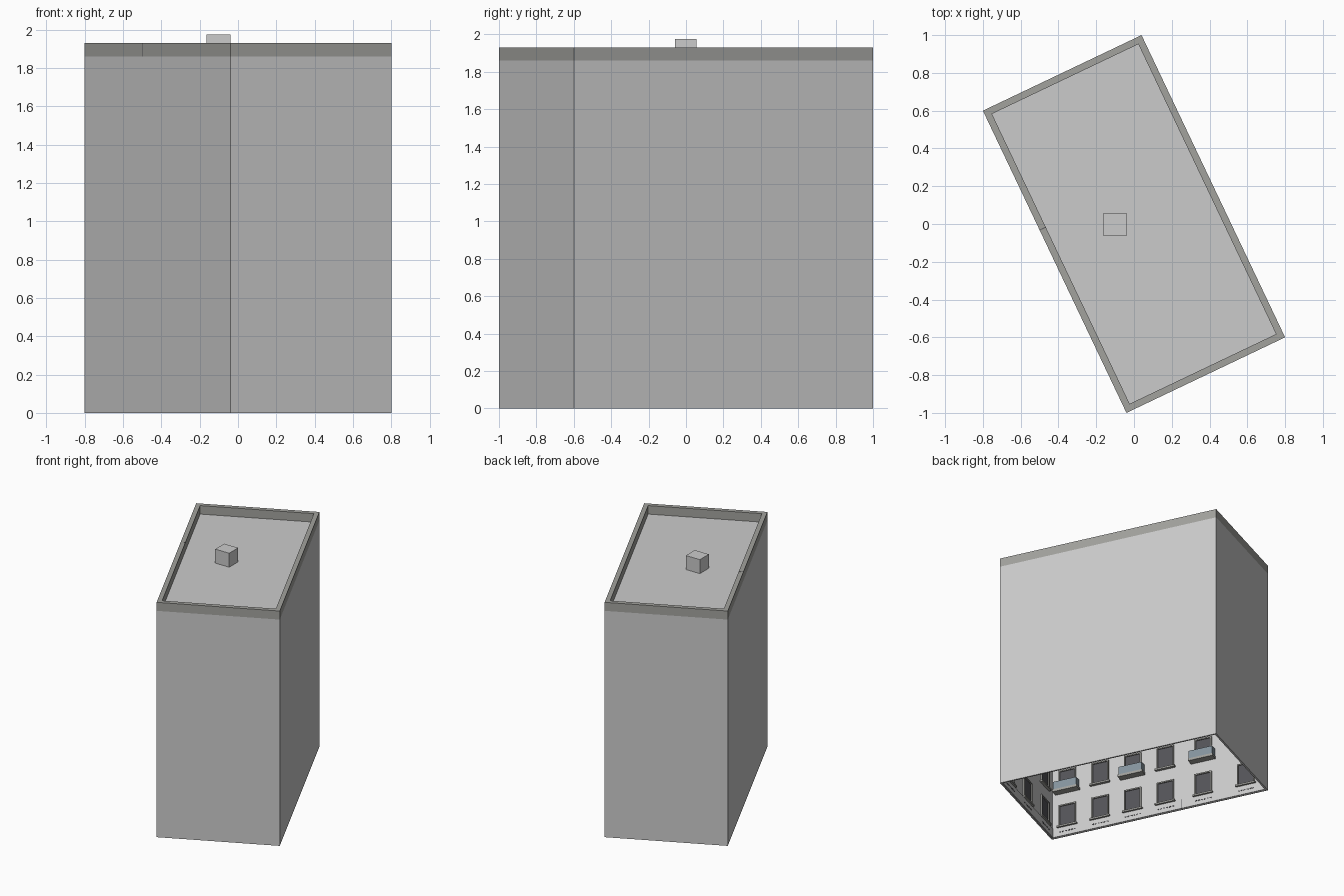
import bpy, bmesh
from mathutils import Vector, Matrix

if "Cube" in bpy.data.objects:
    bpy.data.objects.remove(bpy.data.objects["Cube"])

CORNERS = [Vector(c) for c in ((-0.04, -1.0, 0), (0.80, -0.60, 0), (0.04, 1.0, 0), (-0.80, 0.60, 0))]
WALL_T, ROOF_Z, TOP_Z, BASE_Z, FLOORS = 0.01, 1.86, 1.93, 0.08, 6
STOREY = (ROOF_Z - BASE_Z) / FLOORS


def material(name, col):
    m = bpy.data.materials.new(name)
    m.diffuse_color = (*col, 1)
    m.use_nodes = True
    m.node_tree.nodes["Principled BSDF"].inputs["Base Color"].default_value = m.diffuse_color
    return m


DARK = material("dark_pane", (0.09, 0.09, 0.10))
TRIM = material("trim_grey", (0.36, 0.36, 0.34))
GLASS = material("blue_glass", (0.24, 0.30, 0.35))


def finish(name, bm, mat=None):
    bmesh.ops.recalc_face_normals(bm, faces=bm.faces)
    me = bpy.data.meshes.new(name)
    bm.to_mesh(me)
    bm.free()
    ob = bpy.data.objects.new(name, me)
    bpy.context.collection.objects.link(ob)
    if mat:
        me.materials.append(mat)
    return ob


def box(bm, lo, hi, frame=Matrix.Identity(4)):
    lo, hi = Vector(lo), Vector(hi)
    s = hi - lo
    m = frame @ Matrix.Translation((lo + hi) / 2) @ Matrix.Diagonal((s.x, s.y, s.z, 1))
    bmesh.ops.create_cube(bm, size=1, matrix=m)


def wall_frame(i):
    """Local axes of one wall: x along it, y inward, z up."""
    a, b = CORNERS[i], CORNERS[(i + 1) % 4]
    u = (b - a).normalized()
    n = Vector((-u.y, u.x, 0))
    m = Matrix((u, n, Vector((0, 0, 1)))).transposed().to_4x4()
    m.translation = a
    return m, (b - a).length


def inset(d):
    pts = []
    for i in range(4):
        m, length = wall_frame(i)
        pts.append(m @ Vector((d, d, 0)))
    return pts


def ring(name, d, z0, z1, mat=None, outer=0.0):
    """Hollow rectangular band around the footprint."""
    bm = bmesh.new()
    loops = [[bm.verts.new((p.x, p.y, z)) for p in inset(o)]
             for o, z in ((outer, z0), (outer, z1), (d, z1), (d, z0))]
    for k in range(4):
        a, b = loops[k], loops[(k + 1) % 4]
        for i in range(4):
            j = (i + 1) % 4
            bm.faces.new((a[i], a[j], b[j], b[i]))
    return finish(name, bm, mat)


# Shell: outer walls, base band on the inner side, parapet
ring("walls", WALL_T, 0, ROOF_Z)
ring("base_band", WALL_T + 0.008, 0.004, BASE_Z, None, WALL_T - 0.002)
ring("parapet", 0.036, ROOF_Z, TOP_Z, TRIM)

# Roof slab
bm = bmesh.new()
roof = bm.faces.new([bm.verts.new((p.x, p.y, ROOF_Z)) for p in inset(0.002)])
ext = bmesh.ops.extrude_face_region(bm, geom=[roof])
bmesh.ops.translate(bm, vec=(0, 0, -0.008), verts=[v for v in ext["geom"] if isinstance(v, bmesh.types.BMVert)])
if roof.is_valid is False or len(bm.faces) < 6:
    bm.faces.new([v for v in bm.verts if v.co.z > ROOF_Z - 0.001])
finish("roof", bm)

# Roof box
bm = bmesh.new()
box(bm, (-0.165, -0.06, ROOF_Z), (-0.038, 0.056, 1.975))
finish("roof_box", bm)

# Window columns along each wall (the left wall has two differing sections)
columns = []
for i, count in enumerate((3, 6, 3)):
    length = wall_frame(i)[1]
    columns.append([length * (k + 0.5) / count for k in range(count)])
L = wall_frame(3)[1]
SEAM = 0.70
columns.append([SEAM * (k + 0.5) / 2 for k in range(2)] + [SEAM + (L - SEAM) * (k + 0.5) / 4 for k in range(4)])

# Windows, balconies and vents facing inward
parts = {n: bmesh.new() for n in ("window_frames", "window_panes", "window_sills",
                                  "balcony_slabs", "balcony_rails", "vents")}
y0 = WALL_T - 0.002
for i, cols in enumerate(columns):
    m, _ = wall_frame(i)
    for c, x in enumerate(cols):
        for k in range(6):
            vx = x - 0.07 + k * 0.024
            box(parts["vents"], (vx, y0, 0.036), (vx + 0.014, y0 + 0.012, 0.044), m)
        for f in range(FLOORS):
            z = BASE_Z + f * STOREY
            w0, w1 = z + 0.012, z + 0.18
            for s in (-1, 1):
                xa, xb = sorted((x + s * 0.060, x + s * 0.070))
                box(parts["window_frames"], (xa, y0, w0), (xb, y0 + 0.014, w1), m)
            box(parts["window_frames"], (x - 0.07, y0, w1), (x + 0.07, y0 + 0.014, w1 + 0.01), m)
            box(parts["window_panes"], (x - 0.06, y0, w0), (x + 0.06, y0 + 0.005, w1), m)
            if f and c % 2:
                box(parts["balcony_slabs"], (x - 0.10, y0, z - 0.008), (x + 0.10, y0 + 0.06, w0), m)
                box(parts["balcony_rails"], (x - 0.095, y0 + 0.052, w0), (x + 0.095, y0 + 0.057, w0 + 0.065), m)
                for s in (-1, 1):
                    xa, xb = sorted((x + s * 0.090, x + s * 0.095))
                    box(parts["balcony_rails"], (xa, y0, w0), (xb, y0 + 0.052, w0 + 0.065), m)
            else:
                box(parts["window_sills"], (x - 0.08, y0, w0 - 0.014), (x + 0.08, y0 + 0.025, w0), m)

mats = {"window_panes": DARK, "vents": DARK, "window_sills": TRIM, "window_frames": TRIM,
        "balcony_slabs": TRIM, "balcony_rails": GLASS}
for n, b in parts.items():
    finish(n, b, mats[n])

# Joint between the two sections of the left wall
m, _ = wall_frame(3)
bm = bmesh.new()
box(bm, (SEAM - 0.002, -0.0005, ROOF_Z), (SEAM + 0.002, 0.037, TOP_Z + 0.0005), m)
box(bm, (SEAM - 0.002, y0, 0.004), (SEAM + 0.002, y0 + 0.011, BASE_Z), m)
finish("section_joint", bm, DARK)
